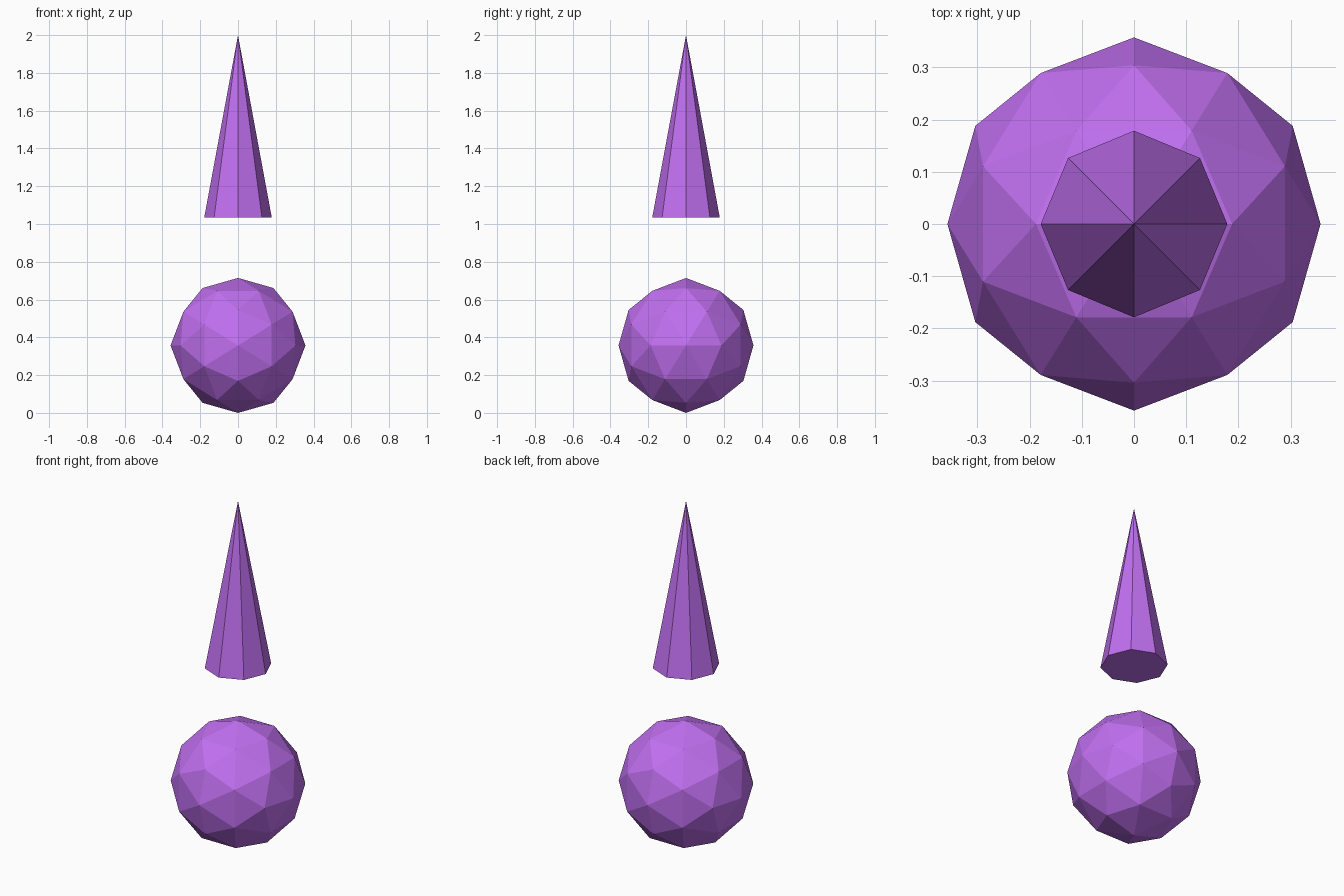
import bpy, bmesh
from itertools import product
from mathutils import Vector

if "Cube" in bpy.data.objects:
    bpy.data.objects.remove(bpy.data.objects["Cube"])

R = 2 / 5.6            # ball radius
PHI = (1 + 5 ** 0.5) / 2

purple = bpy.data.materials.new("purple")
purple.diffuse_color = (0.53, 0.16, 0.87, 1)
purple.use_nodes = True
purple.node_tree.nodes["Principled BSDF"].inputs["Base Color"].default_value = purple.diffuse_color


def finish(bm, name, z):
    bmesh.ops.recalc_face_normals(bm, faces=bm.faces)
    mesh = bpy.data.meshes.new(name)
    bm.to_mesh(mesh)
    bm.free()
    mesh.materials.append(purple)
    obj = bpy.data.objects.new(name, mesh)
    obj.location.z = z
    bpy.context.collection.objects.link(obj)


# Faceted ball: icosahedron split once, with its symmetry axes on x, y and z
bm = bmesh.new()
points = set()
for seed in ((PHI, 1, 0), (1, 0, 0), (PHI, 1 / PHI, 1)):
    for signs in product((1, -1), repeat=3):
        p = [a * s + 0.0 for a, s in zip(seed, signs)]
        for i in range(3):
            points.add(tuple(p[i:] + p[:i]))
for p in sorted(points):
    bm.verts.new(Vector(p).normalized() * R)
bmesh.ops.convex_hull(bm, input=bm.verts)
finish(bm, "ball", R)

# Eight-sided spike floating above the ball
bm = bmesh.new()
depth = 2.7 * R
bmesh.ops.create_cone(bm, cap_ends=True, segments=8,
                      radius1=R / 2, radius2=0, depth=depth)
bmesh.ops.remove_doubles(bm, verts=bm.verts, dist=1e-5)
finish(bm, "spike", 2 - depth / 2)
